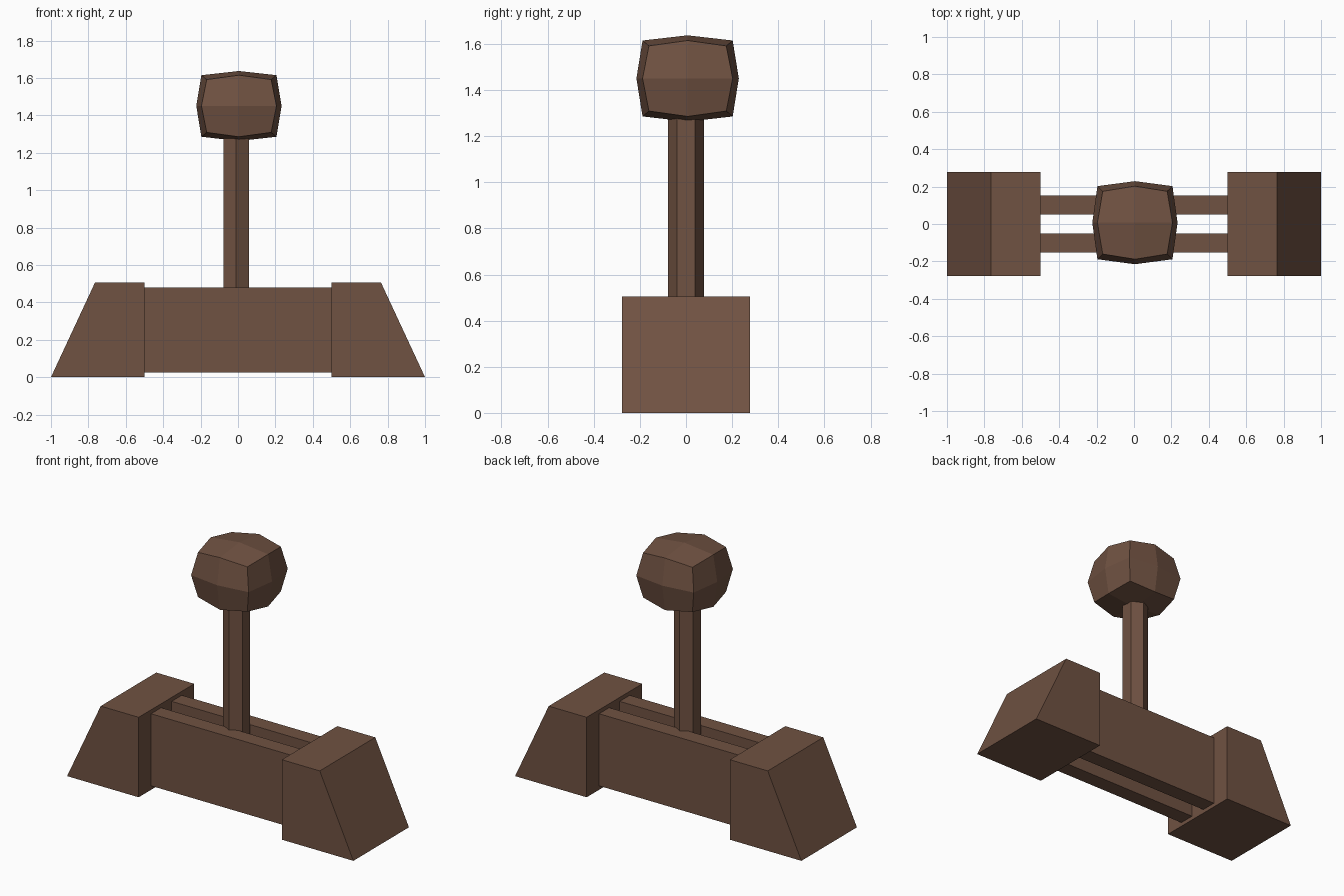
import bpy, bmesh, math
from mathutils import Matrix, Vector

if "Cube" in bpy.data.objects:
    bpy.data.objects.remove(bpy.data.objects["Cube"])

wood = bpy.data.materials.new("brown")
wood.diffuse_color = (0.162, 0.084, 0.054, 1)
wood.use_nodes = True
wood.node_tree.nodes["Principled BSDF"].inputs["Base Color"].default_value = wood.diffuse_color


def finish(name, bm):
    bmesh.ops.recalc_face_normals(bm, faces=bm.faces)
    me = bpy.data.meshes.new(name)
    bm.to_mesh(me)
    bm.free()
    me.materials.append(wood)
    ob = bpy.data.objects.new(name, me)
    bpy.context.collection.objects.link(ob)
    return ob


def extrude_xz(name, profile, y0, y1):
    """Extrude a front-view outline from y0 to y1."""
    bm = bmesh.new()
    face = bm.faces.new([bm.verts.new((x, y0, z)) for x, z in profile])
    ext = bmesh.ops.extrude_face_region(bm, geom=[face])
    moved = [v for v in ext["geom"] if isinstance(v, bmesh.types.BMVert)]
    bmesh.ops.translate(bm, verts=moved, vec=(0, y1 - y0, 0))
    return finish(name, bm)


for s, side in ((-1, "left"), (1, "right")):
    # Sloped end blocks
    outline = [(s * 1.0, 0), (s * 0.5, 0), (s * 0.5, 0.505), (s * 0.765, 0.505)]
    extrude_xz(side + "_end_block", outline, -0.277, 0.277)

# Two side rails with a slot between them
for s, side in ((-1, "front"), (1, "back")):
    outline = [(-0.51, 0.025), (0.51, 0.025), (0.51, 0.48), (-0.51, 0.48)]
    extrude_xz(side + "_rail", outline, s * 0.052, s * 0.153)

# Hexagonal lever shaft, corners pointing front and back
bm = bmesh.new()
bmesh.ops.create_cone(bm, cap_ends=True, segments=6, radius1=0.078, radius2=0.078, depth=1.05,
                      matrix=Matrix.Translation((-0.01, 0, 0.775)))
a = max(v.co.y for v in bm.verts)
if a < 0.075:
    bmesh.ops.rotate(bm, verts=bm.verts, cent=(-0.01, 0, 0),
                     matrix=Matrix.Rotation(math.radians(30), 3, 'Z'))
finish("lever_shaft", bm)

# Knob: once-divided cube, rounded by pulling edges and corners inward
bm = bmesh.new()
bmesh.ops.create_cube(bm, size=2)
bmesh.ops.subdivide_edges(bm, edges=bm.edges, cuts=1, use_grid_fill=True)
pull = {1: 1.0, 2: 0.88, 3: 0.755}
for v in bm.verts:
    n = sum(abs(c) > 0.5 for c in v.co)
    v.co = Vector((v.co.x * 0.228, v.co.y * 0.222, v.co.z * 0.187)) * pull[n]
bmesh.ops.translate(bm, verts=bm.verts, vec=(0.005, 0.007, 1.45))
finish("lever_knob", bm)
